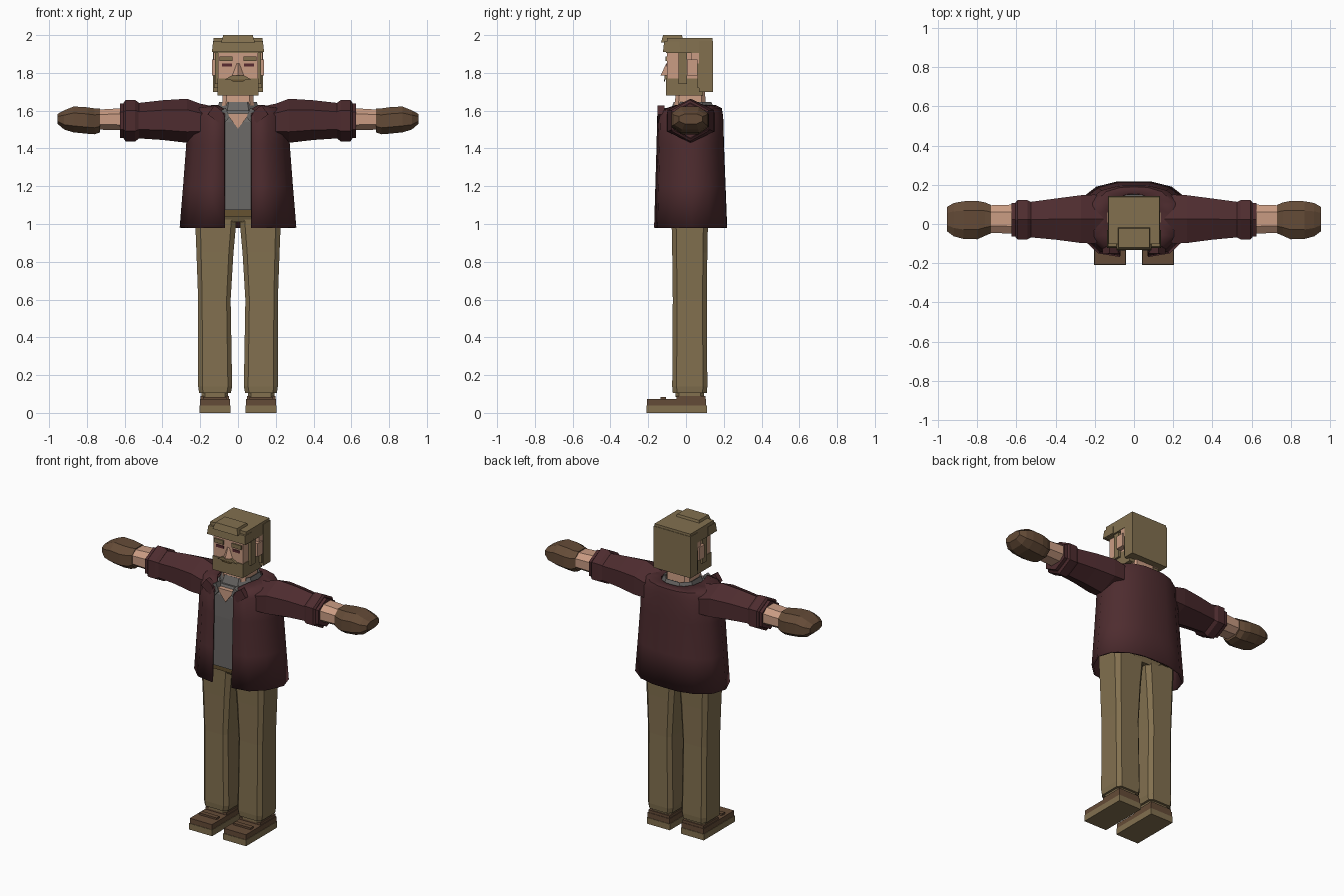
import bpy, bmesh

old = bpy.data.objects.get("Cube")
if old:
    bpy.data.objects.remove(old)


def material(name, rgb):
    lin = [(c / 255 / 12.92) if c < 11 else ((c / 255 + 0.055) / 1.055) ** 2.4 for c in rgb]
    m = bpy.data.materials.new(name)
    m.use_nodes = True
    m.diffuse_color = (*lin, 1)
    bsdf = next(n for n in m.node_tree.nodes if n.type == 'BSDF_PRINCIPLED')
    bsdf.inputs["Base Color"].default_value = (*lin, 1)
    return m


MAROON = material("maroon cloth", (78, 44, 47))
KHAKI = material("khaki", (130, 112, 79))
BROWN = material("brown leather", (100, 75, 55))
SKIN = material("skin", (202, 156, 131))
GREY = material("grey shirt", (106, 104, 102))
OLIVE = material("olive belt", (104, 84, 50))
DARK = material("dark eyes", (88, 42, 48))

OCT = [(1, .5), (.5, 1), (-.5, 1), (-1, .5), (-1, -.5), (-.5, -1), (.5, -1), (1, -.5)]
BOXY = [(x * 1.5 if abs(x) < 1 else x, y * 1.5 if abs(y) < 1 else y) for x, y in OCT]
HEX = [(1, .5), (0, 1), (-1, .5), (-1, -.5), (0, -1), (1, -.5)]


def loft(name, rings, mat, mirror=False, closed=True, caps=True, thick=0):
    """Skin a surface through rings of points, with optional mirror and thickness."""
    bm = bmesh.new()
    rows = [[bm.verts.new(p) for p in r] for r in rings]
    n = len(rows[0])
    for a, b in zip(rows, rows[1:]):
        for i in range(n if closed else n - 1):
            j = (i + 1) % n
            bm.faces.new((a[i], a[j], b[j], b[i]))
    if caps:
        bm.faces.new(rows[0][::-1])
        bm.faces.new(rows[-1])
    bmesh.ops.recalc_face_normals(bm, faces=bm.faces)
    me = bpy.data.meshes.new(name)
    bm.to_mesh(me)
    bm.free()
    me.materials.append(mat)
    ob = bpy.data.objects.new(name, me)
    bpy.context.collection.objects.link(ob)
    if mirror:
        m = ob.modifiers.new("Mirror", 'MIRROR')
        m.use_clip = True
    if thick:
        s = ob.modifiers.new("Thickness", 'SOLIDIFY')
        s.thickness = thick
        s.offset = 0
    return ob


def box(name, x, y, z, mat, mirror=False, inset=0):
    """Box between ranges; inset tapers the top."""
    def ring(h, i):
        return [(x[0] + i, y[0] + i, h), (x[1] - i, y[0] + i, h),
                (x[1] - i, y[1] - i, h), (x[0] + i, y[1] - i, h)]
    return loft(name, [ring(z[0], 0), ring(z[1], inset)], mat, mirror)


def upright(name, shape, levels, mat, **kw):
    """Levels are (z, centre x, half x, centre y, half y)."""
    return loft(name, [[(cx + u * hx, cy + v * hy, z) for u, v in shape]
                       for z, cx, hx, cy, hy in levels], mat, **kw)


def sideways(name, shape, levels, mat):
    """Levels are (x, centre y, half y, low z, high z), mirrored to both arms."""
    return loft(name, [[(x, cy + u * hy, (lo + hi) / 2 + v * (hi - lo) / 2) for u, v in shape]
                       for x, cy, hy, lo, hi in levels], mat, mirror=True)


def plate(name, pts, y0, y1, mat, mirror=False):
    """Flat upright polygon of (x, z) points."""
    return loft(name, [[(x, y, z) for x, z in pts] for y in (y0, y1)], mat, mirror)


# Shoes
box("shoe_soles", (.04, .205), (-.21, .11), (0, .04), KHAKI, True)
box("shoe_uppers", (.043, .202), (-.207, .107), (.04, .073), BROWN, True)
box("shoe_heels", (.047, .198), (-.05, .104), (.073, .09), BROWN, True)
box("shoe_straps", (.06, .185), (-.135, -.105), (.073, .085), BROWN, True)

# Trousers
upright("trouser_legs", BOXY, [
    (.085, .122, .07, .02, .075), (.105, .122, .07, .02, .075), (.105, .122, .084, .02, .09),
    (.14, .121, .09, .02, .093), (.6, .125, .086, .02, .09), (.85, .122, .098, .02, .093),
    (1.0, .118, .108, .02, .096), (1.06, .115, .11, .02, .098)], KHAKI, mirror=True)
upright("hips", OCT, [(1.01, 0, .16, .02, .09), (1.06, 0, .22, .02, .115)], KHAKI)
upright("belt", OCT, [(1.04, 0, .225, .02, .13), (1.08, 0, .225, .02, .132)], OLIVE)

# Shirt, open neck and collar
upright("shirt", OCT, [(1.075, 0, .225, .02, .15), (1.4, 0, .21, .02, .148),
                       (1.54, 0, .2, .02, .143), (1.6, 0, .115, .03, .125)], GREY)
plate("open_neck", [(0, 1.505), (.062, 1.585), (-.062, 1.585)], -.131, -.085, SKIN)
upright("shirt_collar", OCT, [(1.57, 0, .12, .035, .125), (1.645, 0, .095, .035, .095)],
        GREY, caps=False, thick=.01)
plate("collar_points", [(.045, 1.565), (.075, 1.53), (.09, 1.6), (.065, 1.615)],
      -.135, -.09, GREY, True)
upright("neck", BOXY, [(1.5, 0, .085, .02, .1), (1.6, 0, .085, .02, .085),
                       (1.72, 0, .08, .025, .075)], SKIN)

# Coat: half outline from the front opening round to the centre back
outline = [(.07, -.163), (.18, -.145), (.26, -.07), (.303, .03),
           (.275, .12), (.19, .185), (.09, .21), (0, .212)]
levels = [(.98, 1, 1), (1.2, .94, .96), (1.42, .885, .92), (1.57, .87, .9),
          (1.61, .74, .87), (1.625, .42, .72)]
rings = []
for z, sx, sy in levels:
    ring = []
    for i, (x, y) in enumerate(outline):
        dip = .035 * (z > 1.6) * max(0, 2 - i) / 2
        ring.append((max(x * sx, .07) if i < 2 else x * sx, y * sy, z - dip))
    rings.append(ring)
coat = loft("coat_body", rings, MAROON, mirror=True, closed=False, caps=False, thick=.012)
plate("lapels", [(.068, 1.56), (.1, 1.535), (.16, 1.58), (.125, 1.628), (.085, 1.6)],
      -.15, -.115, MAROON, True)

# Sleeves with raised cuffs
sideways("sleeves", HEX, [
    (.12, .025, .09, 1.48, 1.62), (.2, .025, .125, 1.44, 1.637), (.27, .025, .122, 1.43, 1.663),
    (.4, .025, .105, 1.445, 1.655), (.55, .022, .088, 1.455, 1.638),
    (.625, .022, .086, 1.455, 1.638)], MAROON)
sideways("sleeve_cuffs", HEX, [
    (.525, .022, .09, 1.452, 1.642), (.545, .022, .1, 1.437, 1.657),
    (.595, .022, .1, 1.437, 1.657), (.605, .022, .09, 1.452, 1.642)], MAROON)

# Forearms and gloves
sideways("forearms", OCT, [(.58, .025, .075, 1.495, 1.615), (.75, .025, .07, 1.5, 1.605)], SKIN)
sideways("gloves", OCT, [
    (.73, .025, .072, 1.485, 1.612), (.76, .025, .085, 1.475, 1.612),
    (.8, .02, .098, 1.478, 1.618), (.87, .02, .096, 1.485, 1.622),
    (.92, .022, .085, 1.5, 1.602), (.955, .025, .062, 1.53, 1.583)], BROWN)

# Head
box("face", (-.105, .105), (-.1, .1), (1.7, 1.93), SKIN)
box("beard", (-.109, .109), (-.106, .09), (1.68, 1.77), KHAKI)
plate("moustache", [(-.07, 1.765), (.07, 1.765), (.035, 1.785), (-.035, 1.785)],
      -.115, -.1, KHAKI)
plate("mouth", [(-.042, 1.765), (-.028, 1.755), (.028, 1.755), (.042, 1.765)],
      -.117, -.11, OLIVE)
loft("nose", [[(-.032, -.099, 1.785), (0, -.135, 1.787), (.032, -.099, 1.785)],
              [(-.008, -.099, 1.85), (0, -.104, 1.85), (.008, -.099, 1.85)]], SKIN)
box("eyes", (.032, .086), (-.104, -.098), (1.833, 1.85), DARK, True)
box("eyebrows", (.03, .098), (-.109, -.098), (1.862, 1.888), KHAKI, True)
box("ears", (.1, .138), (.005, .06), (1.785, 1.87), SKIN, True)
box("ear_tops", (.1, .13), (.03, .075), (1.85, 1.91), SKIN, True)

# Hair
box("hair_back", (-.133, .133), (.07, .143), (1.7, 1.97), KHAKI)
box("hair_crown", (-.133, .133), (-.105, .143), (1.905, 1.985), KHAKI, inset=.004)
box("hair_fringe", (-.138, .138), (-.122, -.03), (1.91, 1.965), KHAKI, inset=.006)
box("hair_quiff", (-.09, .09), (-.133, -.01), (1.96, 2.0), KHAKI, inset=.012)
box("sideburns", (.1, .122), (-.04, .005), (1.74, 1.92), KHAKI, True)
box("hair_sides", (.1, .128), (.06, .1), (1.72, 1.92), KHAKI, True)

# Soft shading on the coat cloth
bpy.ops.object.select_all(action='DESELECT')
coat.select_set(True)
bpy.context.view_layer.objects.active = coat
bpy.ops.object.shade_smooth_by_angle(angle=.7)
